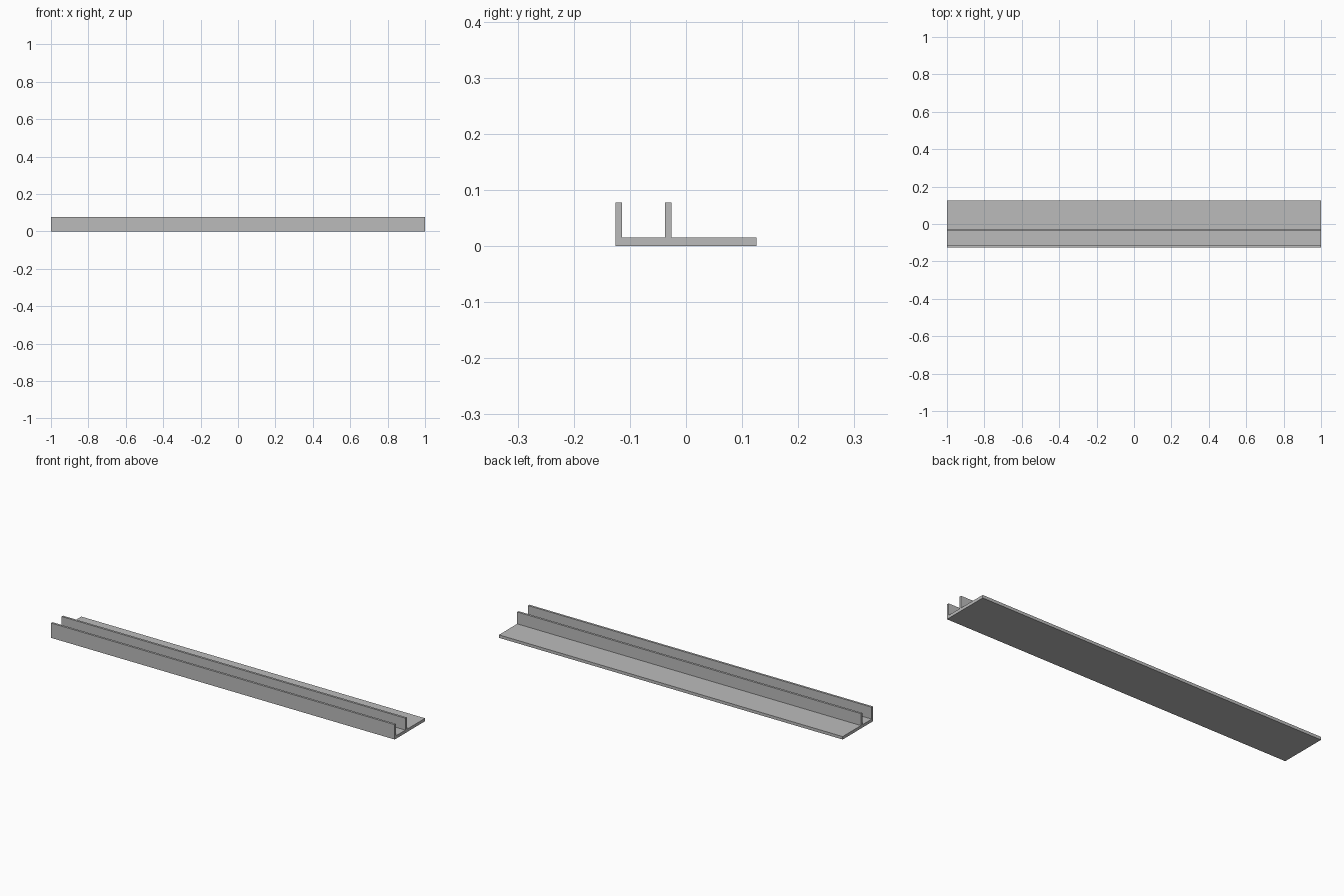
import bpy

cube = bpy.data.objects.get("Cube")
if cube:
    bpy.data.objects.remove(cube, do_unlink=True)

# Single grey finish
grey = bpy.data.materials.new("plain_grey")
grey.use_nodes = True
colour = (0.5, 0.5, 0.5, 1.0)
grey.diffuse_color = colour
grey.node_tree.nodes["Principled BSDF"].inputs["Base Color"].default_value = colour

LENGTH = 2.0
HALF_DEPTH = 0.126
BASE_TOP = 0.0155
WALL_TOP = 0.078


def bar(name, y0, y1, z0, z1):
    """Full-length rectangular bar spanning the given y and z ranges."""
    bpy.ops.mesh.primitive_cube_add(size=1, location=(0, (y0 + y1) / 2, (z0 + z1) / 2))
    obj = bpy.context.object
    obj.name = name
    obj.scale = (LENGTH, y1 - y0, z1 - z0)
    bpy.ops.object.transform_apply(location=False, rotation=False, scale=True)
    obj.data.materials.append(grey)
    return obj


# Flat base strip
bar("base_plate", -HALF_DEPTH, HALF_DEPTH, 0, BASE_TOP)

# Two upright walls forming the channel
bar("front_wall", -HALF_DEPTH, -0.1145, BASE_TOP, WALL_TOP)
bar("inner_wall", -0.037, -0.0255, BASE_TOP, WALL_TOP)
